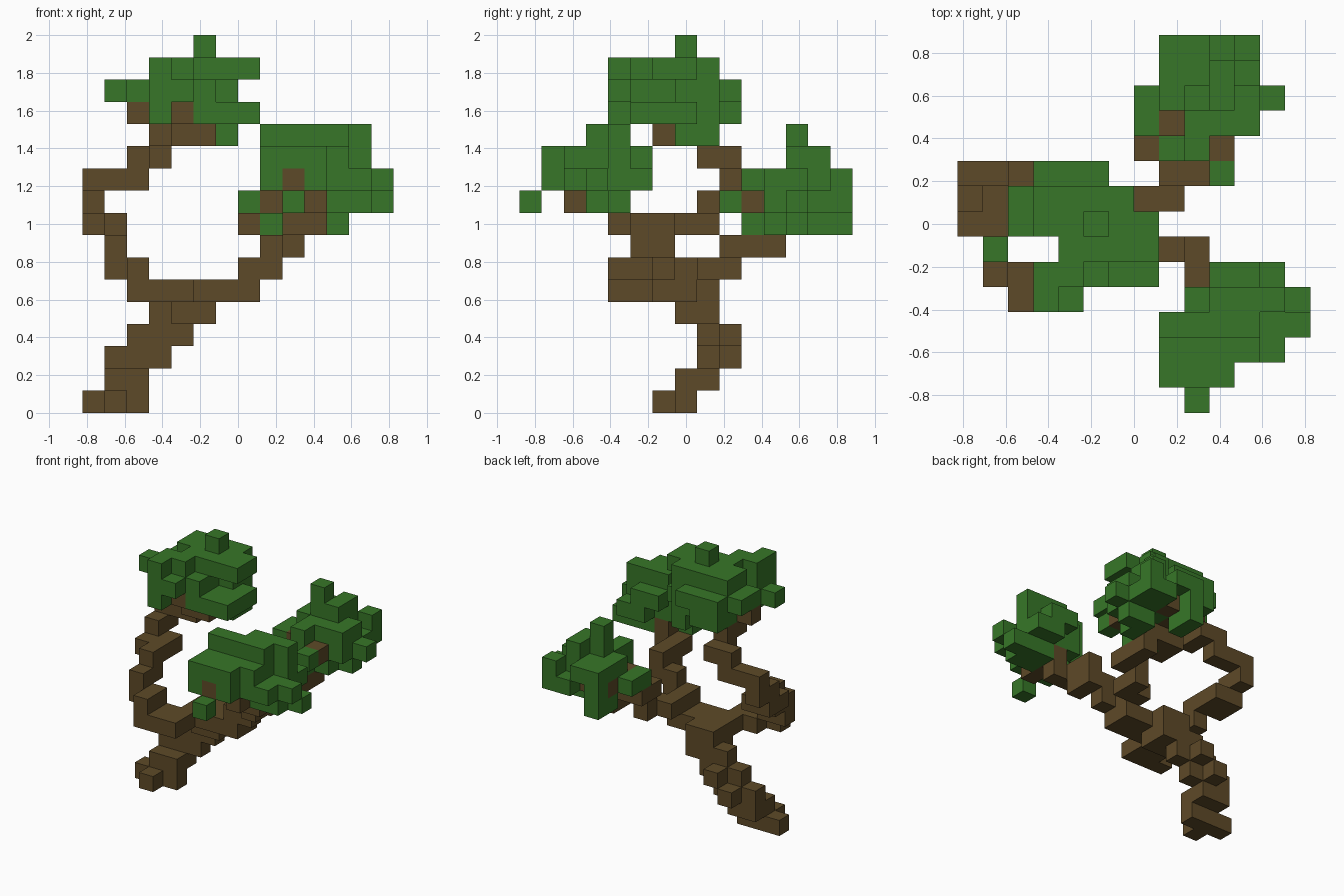
import bpy, bmesh
from mathutils import Vector

cube = bpy.data.objects.get("Cube")
if cube:
    bpy.data.objects.remove(cube)

S = 2 / 17                                   # size of one block
OFFSET = Vector((-7, -7.5, 0))               # centres the block grid
STEPS = {"E": (1, 0, 0), "W": (-1, 0, 0), "N": (0, 1, 0),
         "S": (0, -1, 0), "U": (0, 0, 1), "D": (0, 0, -1)}


def material(name, rgb):
    mat = bpy.data.materials.new(name)
    mat.use_nodes = True
    mat.diffuse_color = (*rgb, 1)
    bsdf = mat.node_tree.nodes["Principled BSDF"]
    bsdf.inputs["Base Color"].default_value = (*rgb, 1)
    bsdf.inputs["Roughness"].default_value = 0.9
    return mat


leaf = material("leaf green", (0.038, 0.183, 0.021))
bark = material("bark brown", (0.111, 0.068, 0.021))

cells = {}                                   # block position -> part name


def layers(part, x, y, z, plans):
    """Stack plan drawings: rows run from back to front, o is a block."""
    for k, plan in enumerate(plans):
        for j, row in enumerate(plan.split()):
            for i, mark in enumerate(row):
                if mark == "o":
                    cells[x + i, y - j, z + k] = part


def grow(part, start, moves):
    """Walk a branch block by block, going back over itself at side twigs."""
    pos = Vector(start)
    for move in moves:
        pos += Vector(STEPS[move])
        cells[tuple(int(round(c)) for c in pos)] = part


# Leaf crowns
layers("top_crown", 1, 9, 12, [
    ". .....o .....o",
    "..oo ..oooo ..ooooo ...oooo ..ooooo ..o",
    "..ooo .ooooo .ooooo o..oo ..ooo ..oo",
    ". ..oooo ..ooooo ...oooo ..oo ..o",
    ". . ....o"])
layers("front_crown", 8, 5, 9, [
    ". ...ooo .oooo . . .o",
    "...oo .oooo oooooo ooooo ooo",
    "..oo .oooo oooo oooo ooo",
    ". ..ooo oooo"])
layers("back_crown", 7, 14, 8, [
    ".o .o ...oo ..oo .oo",
    ".o.oo ...oo oooooo o.ooo ..o ...o",
    ".oo.o .ooo .oooo ..ooo ..o",
    ". ...o ..oo",
    ". . ..o"])

# Leaning trunk with the fork on top
layers("trunk", 0, 9, 0, [
    ". . ooo .o",
    ". .oo .oo",
    "..o .ooo",
    "...o ..ooo",
    ". ...ooo ....oo",
    ". ....oo ....oooo ....oooo ...oo ..ooo"])

# Branches from the fork into the crowns
grow("top_branch", (2, 4, 5), "UNWUNUNNWSNUNUEEUESUSUWEDEESWUS")
grow("front_branch", (7, 6, 5), "UEUESUNSSEUSSUWS")
grow("back_branch", (7, 7, 5), "UNENUENNUWWSNEUNNEWSSDEUES")


def build(part, mat):
    """Make the outer faces of a part and merge the flat ones."""
    bm = bmesh.new()
    for cell, owner in cells.items():
        if owner != part:
            continue
        centre = Vector(cell) + Vector((0.5, 0.5, 0.5)) + OFFSET
        for step in STEPS.values():
            n = Vector(step)
            if tuple(c + d for c, d in zip(cell, step)) in cells:
                continue
            u = Vector((n.y, n.z, n.x))
            v = n.cross(u)
            corners = [(-1, -1), (1, -1), (1, 1), (-1, 1)]
            bm.faces.new([bm.verts.new((centre + (n + u * a + v * b) / 2) * S)
                          for a, b in corners])
    bmesh.ops.remove_doubles(bm, verts=bm.verts, dist=S / 100)
    bmesh.ops.dissolve_limit(bm, angle_limit=0.01, verts=bm.verts, edges=bm.edges)
    mesh = bpy.data.meshes.new(part)
    bm.to_mesh(mesh)
    bm.free()
    mesh.materials.append(mat)
    bpy.context.collection.objects.link(bpy.data.objects.new(part, mesh))


for part in sorted(set(cells.values())):
    build(part, leaf if "crown" in part else bark)
